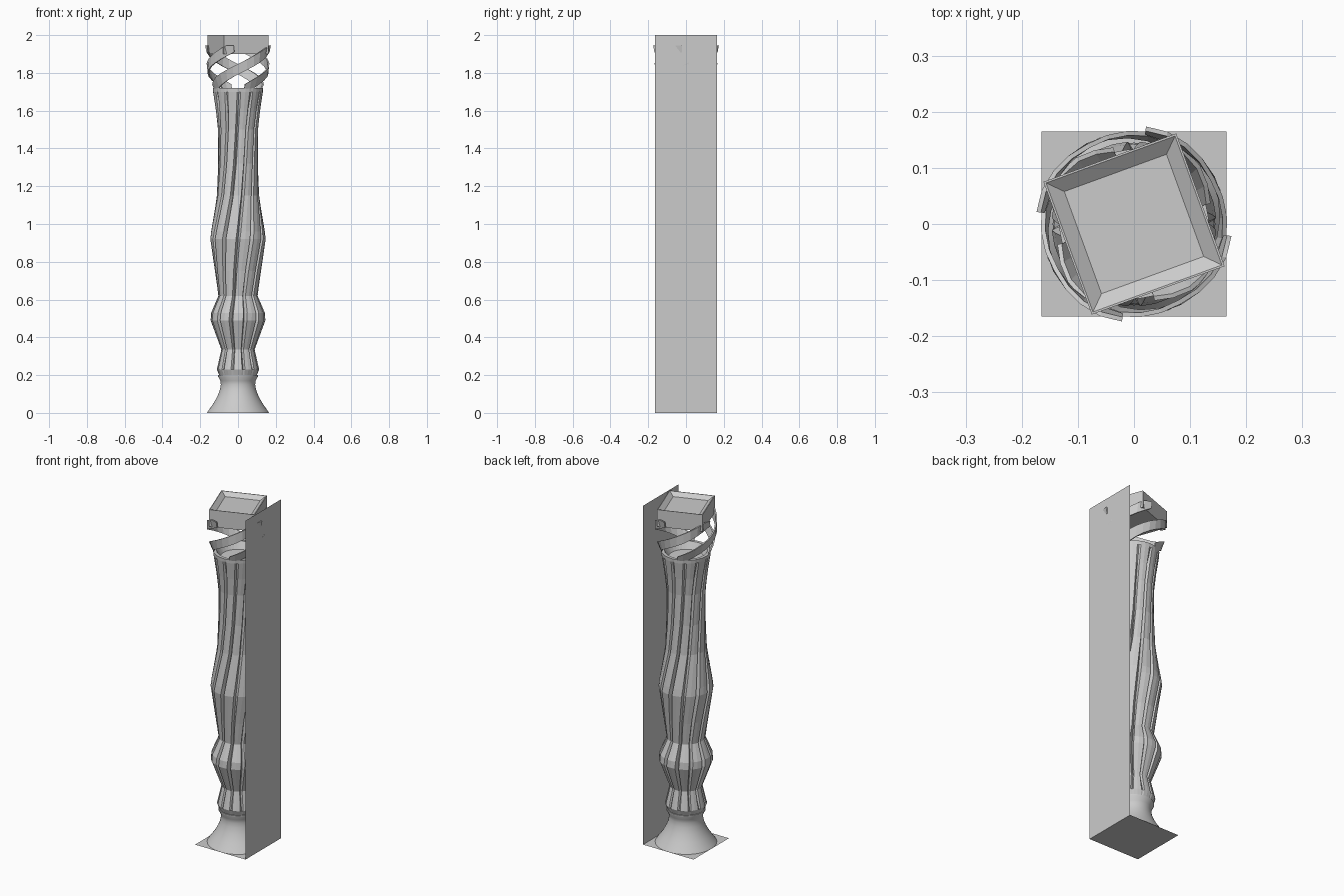
import bpy, bmesh
from math import sin, cos, pi, radians

if "Cube" in bpy.data.objects:
    bpy.data.objects.remove(bpy.data.objects["Cube"])

def make(name, verts, faces, smooth=False, fix=True):
    me = bpy.data.meshes.new(name)
    me.from_pydata(verts, [], faces)
    if fix:
        bm = bmesh.new()
        bm.from_mesh(me)
        bmesh.ops.recalc_face_normals(bm, faces=bm.faces)
        bm.to_mesh(me)
        bm.free()
    ob = bpy.data.objects.new(name, me)
    bpy.context.collection.objects.link(ob)
    if smooth:
        bpy.ops.object.select_all(action='DESELECT')
        bpy.context.view_layer.objects.active = ob
        ob.select_set(True)
        bpy.ops.object.shade_smooth_by_angle(angle=radians(35))
    return ob

def loft(name, rings, smooth=False, caps=(True, True)):
    n = len(rings[0])
    verts = [p for r in rings for p in r]
    faces = [(k*n + i, k*n + (i+1) % n, (k+1)*n + (i+1) % n, (k+1)*n + i)
             for k in range(len(rings)-1) for i in range(n)]
    if caps[0]:
        faces.append(tuple(range(n)))
    if caps[1]:
        faces.append(tuple(range((len(rings)-1)*n, len(rings)*n)))
    return make(name, verts, faces, smooth)

def circle(r, z, n, turn=0.0):
    return [(r*cos(2*pi*i/n + turn), r*sin(2*pi*i/n + turn), z) for i in range(n)]

# Backing panels: floor square and right-hand upright
S = 0.165
make("floor_panel", [(-S, -S, 0), (S, -S, 0), (S, S, 0), (-S, S, 0)], [(0, 1, 2, 3)], fix=False)
make("side_panel", [(S, -S, 0), (S, S, 0), (S, S, 2), (S, -S, 2)], [(0, 1, 2, 3)], fix=False)

# Flared round foot
foot = [(0.165, 0.0), (0.155, 0.015), (0.13, 0.05), (0.108, 0.09), (0.095, 0.125),
        (0.091, 0.15), (0.093, 0.17), (0.105, 0.192), (0.105, 0.2)]
loft("foot", [circle(r, z, 48) for r, z in foot], smooth=True)

# Fluted, twisting shaft: z, outer radius, groove depth, twist in degrees
RIBS = 12
shaft = [(0.195, 0.098, 0.0, 0), (0.23, 0.112, 0.004, 0), (0.335, 0.088, 0.016, 0),
         (0.49, 0.145, 0.024, 0), (0.53, 0.142, 0.024, 1), (0.62, 0.104, 0.02, 3),
         (0.75, 0.122, 0.022, 8), (0.92, 0.147, 0.024, 15), (0.96, 0.142, 0.024, 17),
         (1.15, 0.112, 0.02, 28), (1.32, 0.105, 0.018, 36), (1.5, 0.106, 0.016, 42),
         (1.6, 0.117, 0.013, 45), (1.7, 0.132, 0.002, 47), (1.72, 0.133, 0.0, 47)]

def fluted(r, z, d, twist):
    ring = []
    for k in range(RIBS):
        for f, q in ((-0.36, r), (0.0, r*1.0), (0.36, r), (0.5, r - d)):
            a = 2*pi*(k + f)/RIBS + radians(twist - 90)
            ring.append((q*cos(a), q*sin(a), z))
    return ring

rings = [fluted(r, z, d, t) for z, r, d, t in shaft]
rings.append(fluted(0.115, 1.72, 0, 47))
rings.append(fluted(0.095, 1.68, 0, 47))
loft("fluted_shaft", rings)

# Four curling ribbons carrying the cap: radius follows height
def ribbon_radius(z):
    pts = [(1.68, 0.12), (1.72, 0.133), (1.78, 0.158), (1.83, 0.167), (1.89, 0.165), (1.95, 0.176)]
    for (z0, r0), (z1, r1) in zip(pts, pts[1:]):
        if z <= z1:
            return r0 + (r1 - r0)*(z - z0)/(z1 - z0)
    return pts[-1][1]

for k in range(4):
    sections = []
    N = 12
    for i in range(N + 1):
        t = i/N
        a = radians(-165 + 158*t + 90*k)
        lo = 1.685 + 0.225*t
        hi = min(lo + 0.055, 1.945)
        sec = []
        for z, dr in ((lo, -0.008), (lo, 0), (hi, 0), (hi, -0.008)):
            r = ribbon_radius(z) + dr
            sec.append((r*cos(a), r*sin(a), z))
        sections.append(sec)
    loft("ribbon_%d" % (k + 1), sections)

# Turned square cap with a shallow sloped recess
turn = radians(65.0)
cap = [(0.178, 1.9), (0.178, 2.0), (0.173, 2.0), (0.137, 1.98)]
loft("square_cap", [circle(r, z, 4, turn) for r, z in cap])
